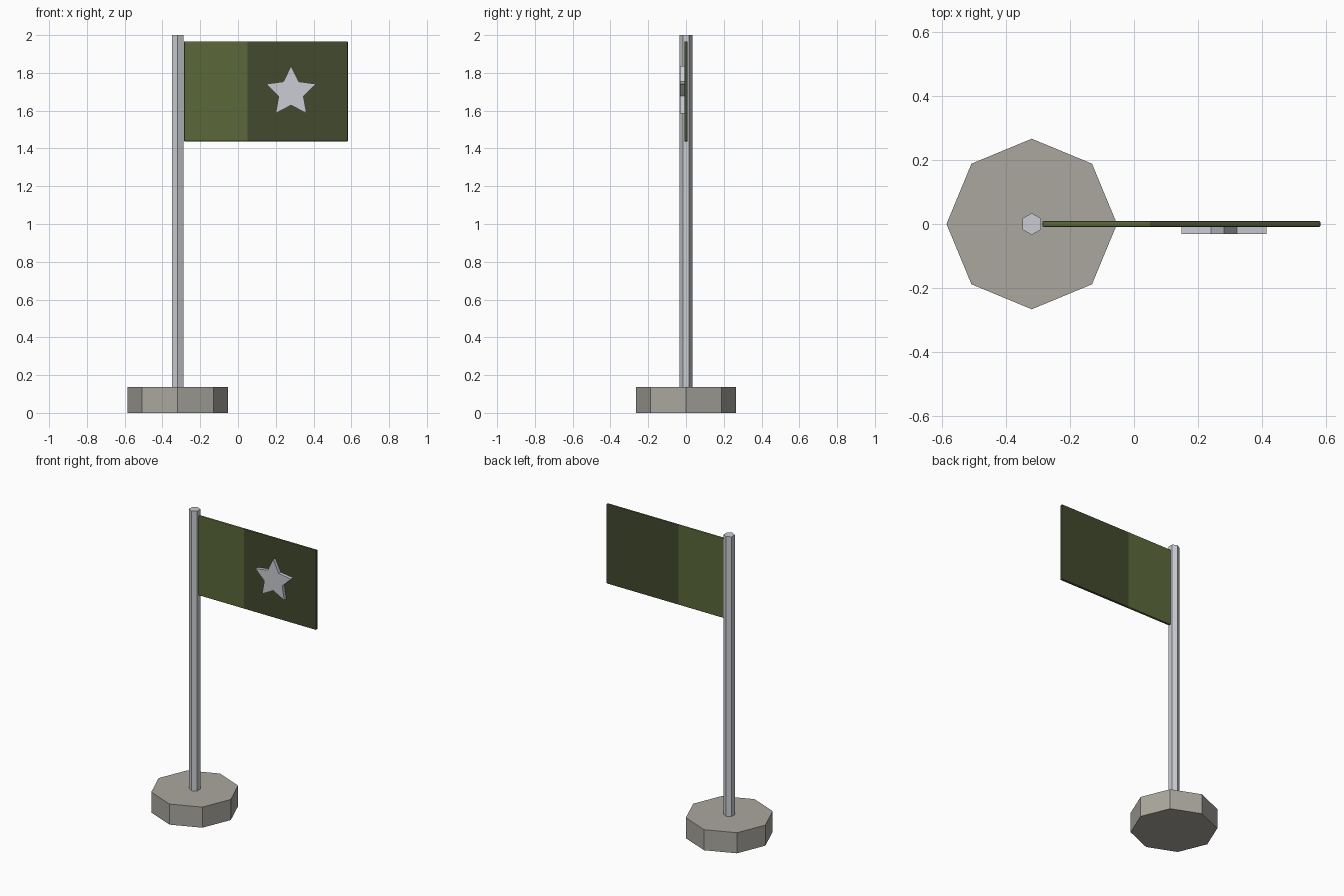
import bpy, bmesh, math

cube = bpy.data.objects.get("Cube")
if cube:
    bpy.data.objects.remove(cube, do_unlink=True)


def material(name, srgb):
    color = [(c / 255 / 12.92 if c < 11 else ((c / 255 + 0.055) / 1.055) ** 2.4) for c in srgb] + [1]
    mat = bpy.data.materials.new(name)
    mat.use_nodes = True
    mat.diffuse_color = color
    mat.node_tree.nodes["Principled BSDF"].inputs["Base Color"].default_value = color
    return mat


stone = material("warm grey stone", (170, 167, 158))
metal = material("pale metal", (202, 204, 210))
light_green = material("olive green", (91, 104, 59))
dark_green = material("dark olive green", (66, 74, 45))


def new_object(name, bm, *mats):
    bmesh.ops.recalc_face_normals(bm, faces=bm.faces)
    mesh = bpy.data.meshes.new(name)
    bm.to_mesh(mesh)
    bm.free()
    for mat in mats:
        mesh.materials.append(mat)
    obj = bpy.data.objects.new(name, mesh)
    bpy.context.collection.objects.link(obj)
    return obj


def extrude_outline(name, points, offset, mat):
    bm = bmesh.new()
    face = bm.faces.new([bm.verts.new(p) for p in points])
    side = bmesh.ops.extrude_face_region(bm, geom=[face])["geom"]
    bmesh.ops.translate(bm, vec=offset, verts=[v for v in side if isinstance(v, bmesh.types.BMVert)])
    return new_object(name, bm, mat)


def ring(sides, radius, start):
    for i in range(sides):
        a = start + math.tau * i / sides
        yield radius * math.cos(a), radius * math.sin(a)


# Octagonal base and hexagonal pole
POLE_X = -0.319
extrude_outline("base", [(POLE_X + x, y, 0) for x, y in ring(8, 0.266, 0)], (0, 0, 0.137), stone)
extrude_outline("pole", [(POLE_X + x, y, 0.12) for x, y in ring(6, 0.034, math.pi / 2)], (0, 0, 1.88), metal)

# Flag panel with softened rim, split into two colours
LEFT, RIGHT, SPLIT = -0.286, 0.582, 0.05
bm = bmesh.new()
bmesh.ops.create_cube(bm, size=1)
bmesh.ops.scale(bm, vec=(RIGHT - LEFT, 0.018, 0.53), verts=bm.verts)
bmesh.ops.translate(bm, vec=((LEFT + RIGHT) / 2, 0, 1.702), verts=bm.verts)
bmesh.ops.bevel(bm, geom=bm.edges[:], offset=0.005, segments=2, profile=0.5, affect='EDGES')
bmesh.ops.bisect_plane(bm, geom=bm.verts[:] + bm.edges[:] + bm.faces[:],
                       plane_co=(SPLIT, 0, 0), plane_no=(1, 0, 0))
for f in bm.faces:
    f.material_index = int(f.calc_center_median().x > SPLIT)
new_object("flag", bm, light_green, dark_green)

# Raised five-pointed star on the front of the flag
tips = ring(5, 0.139, math.pi / 2)
notches = ring(5, 0.069, math.pi / 2 + math.pi / 5)
outline = [p for pair in zip(tips, notches) for p in pair]
extrude_outline("star", [(0.281 + x, -0.031, 1.698 + z) for x, z in outline], (0, 0.026, 0), metal)
